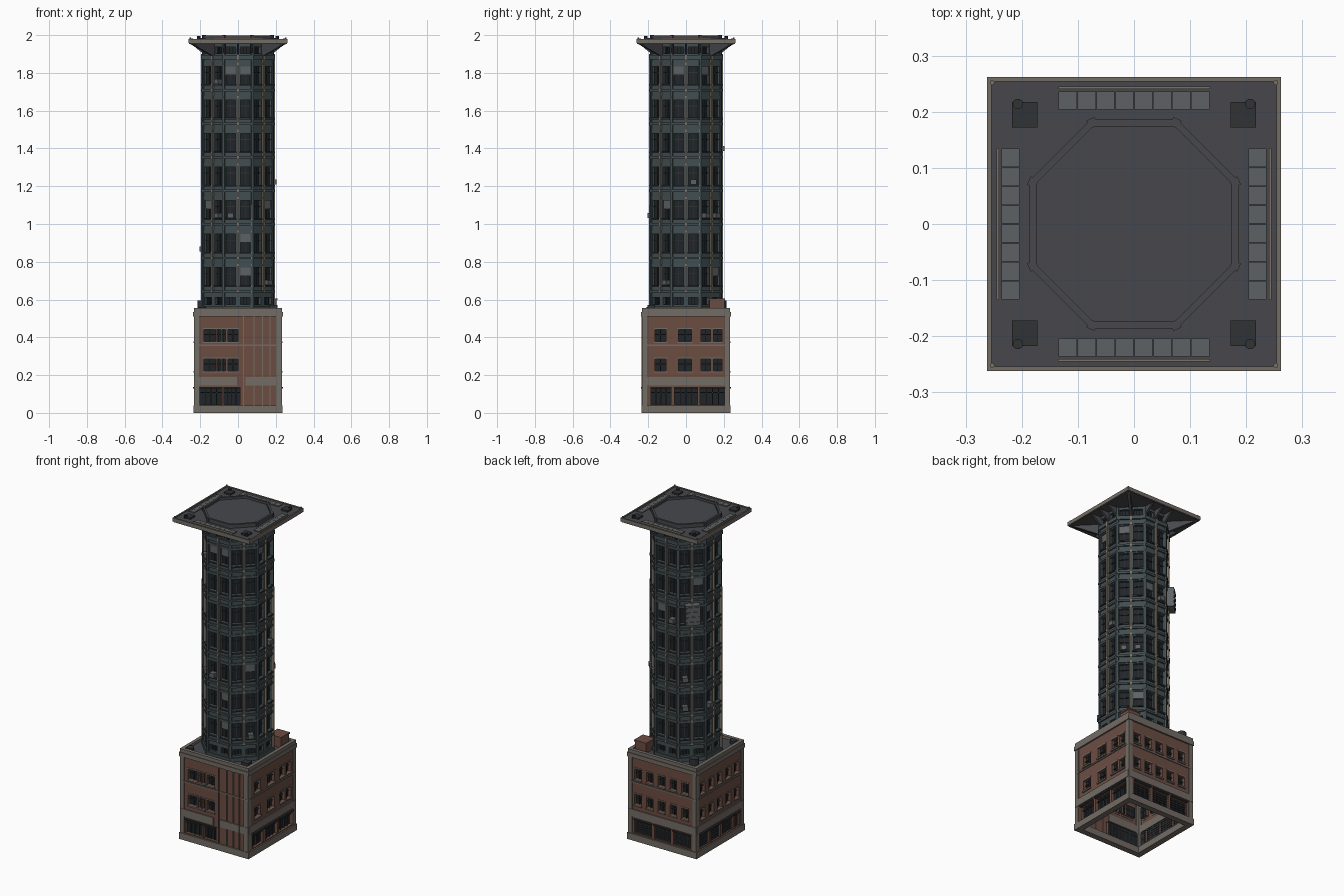
import bpy, bmesh, math, random
from mathutils import Matrix, Vector

if "Cube" in bpy.data.objects:
    bpy.data.objects.remove(bpy.data.objects["Cube"])
random.seed(4)

COL = {"brick": (.15, .075, .055, 1), "stone": (.17, .15, .13, 1), "steel": (.055, .075, .082, 1),
       "glass": (.014, .018, .021, 1), "tan": (.2, .17, .13, 1), "deck": (.063, .064, .072, 1),
       "dark": (.03, .032, .036, 1), "panel": (.11, .12, .125, 1)}
MATS = {}
for k, c in COL.items():
    MATS[k] = bpy.data.materials.new(k)
    MATS[k].diffuse_color = c

class Part:
    """Collects simple solids in one mesh object."""
    def __init__(self, name, *mats):
        self.name, self.mats, self.bm = name, mats, bmesh.new()

    def face(self, M, pts, mi=0):
        f = self.bm.faces.new([self.bm.verts.new(M @ Vector(p)) for p in pts])
        f.material_index = mi

    # box in wall coordinates: u sideways, d outward distance, z up
    def box(self, M, u0, u1, d0, d1, z0, z1, mi=0):
        m = Matrix.Translation(((u0 + u1) / 2, -(d0 + d1) / 2, (z0 + z1) / 2)) @ Matrix.Diagonal((u1 - u0, d1 - d0, z1 - z0, 1))
        r = bmesh.ops.create_cube(self.bm, size=1, matrix=M @ m)
        for f in {f for v in r["verts"] for f in v.link_faces}:
            f.material_index = mi

    # regular n-sided ring, sized by distance to its flat sides
    def ring(self, n, a_out, a_in, z0, z1):
        prof = [(a_out, z0), (a_out, z1), (a_in, z1), (a_in, z0)]
        c = math.cos(math.pi / n)
        vs = [[self.bm.verts.new((a / c * math.cos((2 * i + 1) * math.pi / n),
                                  a / c * math.sin((2 * i + 1) * math.pi / n), z)) for a, z in prof] for i in range(n)]
        for i in range(n):
            A, B = vs[i], vs[(i + 1) % n]
            for j in range(4):
                k = (j + 1) % 4
                self.bm.faces.new((A[j], B[j], B[k], A[k]))

    def prism(self, n, a, z0, z1, x=0, y=0):
        m = Matrix.Translation((x, y, (z0 + z1) / 2)) @ Matrix.Rotation(math.pi / n, 4, 'Z')
        r = a / math.cos(math.pi / n)
        bmesh.ops.create_cone(self.bm, cap_ends=True, segments=n, radius1=r, radius2=r, depth=z1 - z0, matrix=m)

    # upright triangular plate
    def gusset(self, M, u, t, d0, d1, z0, z1):
        A = [(u - t, -d, z) for d, z in ((d0, z0), (d1, z1), (d0, z1))]
        B = [(u + t, y, z) for _, y, z in A]
        self.face(M, A)
        self.face(M, B[::-1])
        for i in range(3):
            j = (i + 1) % 3
            self.face(M, (A[j], A[i], B[i], B[j]))

    # wall sheet with recessed window openings (u0,u1,z0,z1)
    def wall(self, M, d, u0, u1, z0, z1, holes, depth):
        us = sorted({u0, u1, *[h[0] for h in holes], *[h[1] for h in holes]})
        zs = sorted({z0, z1, *[h[2] for h in holes], *[h[3] for h in holes]})
        rect = lambda a, b, c, e, dd: [(a, -dd, c), (b, -dd, c), (b, -dd, e), (a, -dd, e)]
        for a, b in zip(us, us[1:]):
            for c, e in zip(zs, zs[1:]):
                if not any(h[0] < (a + b) / 2 < h[1] and h[2] < (c + e) / 2 < h[3] for h in holes):
                    self.face(M, rect(a, b, c, e, d))
        for h in holes:
            o, n = rect(*h, d), rect(*h, d - depth)
            self.face(M, n, 1)
            for i in range(4):
                j = (i + 1) % 4
                self.face(M, (o[i], o[j], n[j], n[i]))

    def done(self):
        bmesh.ops.remove_doubles(self.bm, verts=self.bm.verts, dist=1e-6)
        me = bpy.data.meshes.new(self.name)
        self.bm.to_mesh(me)
        for m in self.mats:
            me.materials.append(MATS[m])
        bpy.context.collection.objects.link(bpy.data.objects.new(self.name, me))

def rot(deg):
    return Matrix.Rotation(math.radians(deg), 4, 'Z')
I = Matrix()

# ---- brick base: front, right, back, left ----
W = .228
UP = [[(-.18, -.12), (-.11, -.093), (-.084, -.066), (-.053, 0)],
      [(-.165, -.105), (-.04, .03), (.08, .13), (.145, .19)],
      [(-.19, -.145), (-.11, -.065), (-.03, .015), (.05, .095), (.13, .175)],
      [(-.185, -.14), (-.1, -.055), (-.02, .025), (.065, .11), (.145, .19)]]
LOW = [[(-.2, -.085), (-.075, .01)],
       [(-.185, -.08), (-.06, .06), (.075, .205)],
       [(-.19, -.075), (-.055, .055), (.075, .19)],
       [(-.19, -.1), (-.08, .01), (.03, .13), (.15, .19)]]
base = Part("brick_base_walls", "brick", "glass")
trim = Part("base_stone_trim", "stone")
bars = Part("base_window_frames", "dark")
for s in range(4):
    M = rot(90 * s)
    up = [(a, b, z, z + .064) for z in (.222, .378) for a, b in UP[s]]
    low = [(a, b, .045, .128) for a, b in LOW[s]]
    base.wall(M, W, -W, W, 0, .54, up + low, .02)
    for a, b, c, e in up:
        m = (a + b) / 2
        bars.box(M, m - .002, m + .002, W - .022, W - .012, c, e)
        bars.box(M, a, b, W - .022, W - .012, c + .035, c + .039)
        trim.box(M, a - .004, b + .004, W - .002, W + .007, c - .009, c)
        trim.box(M, a - .004, b + .004, W - .002, W + .003, e, e + .008)
    for a, b, c, e in low:
        for k in range(1, 4):
            m = a + (b - a) * k / 4
            bars.box(M, m - .002, m + .002, W - .022, W - .012, c, e)
        if s > 1:   # shutters at the back
            for k in range(6):
                bars.box(M, a, b, W - .022, W - .01, c + .014 * k, c + .014 * k + .008)
        bars.box(M, a, b, W - .022, W - .01, e - .022, e - .018)
        bars.box(M, a - .003, b + .003, W - .002, W + .009, e, e + .008)   # awning lip
    # corner piers, string courses
    trim.box(M, -W - .004, -W + .022, W - .004, W + .004, 0, .53)
    trim.box(M, W - .022, W + .004, W - .004, W + .004, 0, .53)
    lo = [(-W, -.005), (.04, W)] if s == 0 else [(-W, W)]
    for a, b in lo:
        trim.box(M, a, b, W - .004, W + .006, .145, .19)
trim.ring(4, .236, .2, 0, .04)
trim.ring(4, .233, .22, .355, .363)
trim.ring(4, .237, .215, .51, .535)
trim.ring(4, .233, .212, .535, .556)
for u in (.03, .085, .13, .17, .205):   # front panel ribs and drain pipes
    trim.box(I, u - .003, u + .003, W - .002, W + .007, .04, .51)
base.done(); trim.done(); bars.done()

roof = Part("base_roof", "deck")
roof.prism(4, .222, .525, .54)
roof.done()
hut = Part("roof_stair_hut", "brick")
hut.box(I, .13, .205, -.203, -.125, .54, .6)
hut.box(I, .126, .209, -.207, -.121, .597, .606)
hut.done()
tank = Part("roof_equipment", "dark")
tank.prism(12, .026, .54, .595, -.188, .188)
tank.prism(12, .02, .54, .56, -.19, -.19)
tank.box(I, .165, .21, .165, .205, .54, .57)
tank.done()

# ---- octagonal tower ----
A = .185
H = A * math.tan(math.pi / 8)
FLOORS = [.675 + .1775 * i for i in range(7)]
tower = Part("tower_walls", "steel", "glass")
frames = Part("tower_window_frames", "dark")
fins = Part("tower_vertical_fins", "tan")
piers = Part("tower_corner_piers", "steel")
units = Part("tower_cooling_units", "panel")
bands = Part("tower_floor_bands", "steel")
for s in range(8):
    M = rot(45 * s)
    wins = [(a, a + .054, z, z + .095) for z in FLOORS for a in (-.066, .012)]
    small = [(a, a + .05, z, z + .036) for z in (.574, 1.902) for a in (-.064, .014)]
    tower.wall(M, A, -H, H, .535, 1.957, wins + small, .016)
    for a, b, c, e in wins:
        m = (a + b) / 2
        frames.box(M, m - .002, m + .002, A - .018, A - .009, c, e)
        frames.box(M, a, b, A - .018, A - .009, c + .06, c + .064)
        frames.box(M, a - .003, b + .003, A - .002, A + .008, c - .008, c)
        r = random.random()
        if r < .1:      # wall unit under or in a window
            units.box(M, m - .016, m + .016, A - .016, A + .018, c + .001, c + .028)
        elif r < .2:    # half closed blind
            units.box(M, a, b, A - .018, A - .006, c + .05, e)
    for a, b, c, e in small:
        for k in (1, 2):
            m = a + (b - a) * k / 3
            frames.box(M, m - .0015, m + .0015, A - .018, A - .008, c, e)
    fins.box(M, -.006, .006, A - .003, A + .012, .64, 1.9)
    P = rot(45 * s + 22.5)
    R = A / math.cos(math.pi / 8)
    piers.box(P, -.008, .008, R - .012, R + .004, .54, 1.955)
    if s % 2 == 0:      # side conduits
        fins.box(M, .068, .073, A, A + .011, .56, random.choice((1.1, 1.55, 1.9)))
for z in FLOORS:
    bands.ring(8, A + .005, A - .01, z + .102, z + .114)
    bands.ring(8, A + .008, A - .01, z - .038, z - .026)
bands.ring(8, A + .01, A - .01, 1.872, 1.895)
bands.ring(8, A + .008, A - .01, .54, .562)
B = rot(225)            # large box hung on the back left side
units.box(B, -.042, .042, A, A + .042, 1.39, 1.51)
for z in (1.4, 1.43, 1.46, 1.49):
    units.box(B, -.036, .036, A + .04, A + .046, z, z + .012)
for p in (tower, frames, fins, piers, units, bands):
    p.done()

# ---- roof deck ----
deck = Part("deck_slab", "deck")
deck.prism(4, .259, 1.953, 1.975)
deck.prism(8, .176, 1.97, 1.984)
deck.done()
rim = Part("deck_rim", "stone")
rim.ring(4, .262, .254, 1.957, 1.98)
rim.done()
parapet = Part("deck_octagon_parapet", "deck")
parapet.ring(8, .186, .174, 1.97, 1.998)
for s in range(8):
    R = .18 / math.cos(math.pi / 8)
    parapet.box(rot(45 * s + 22.5), -.008, .008, R - .008, R + .008, 1.97, 2.0)
parapet.done()
brackets = Part("deck_brackets", "deck")
for s in range(8):
    M = rot(45 * s)
    if s % 2:
        brackets.gusset(M, 0, .008, .17, .355, 1.88, 1.955)
    else:
        for u in (-.07, 0, .07):
            brackets.gusset(M, u, .006, .17, .25, 1.89, 1.955)
brackets.done()
sky = Part("deck_skylight_strips", "panel")
rails = Part("deck_rails", "tan")
gear = Part("deck_corner_gear", "dark")
for s in range(4):
    M = rot(90 * s)
    for k in range(8):
        u = -.135 + k * .03375
        sky.box(M, u + .0006, u + .0332, .204, .236, 1.97, 1.98)
    rails.box(M, -.135, .135, .241, .245, 1.97, 1.985)
    gear.box(M, .172, .217, .172, .217, 1.97, 1.985)
    sx, sy = ((1, 1), (1, -1), (-1, 1), (-1, -1))[s]
    gear.prism(10, .009, 1.97, 1.994, sx * .207, sy * .214)
    rails.prism(8, .004, 1.97, 1.988, sx * .253, sy * .252)
for p in (sky, rails, gear):
    p.done()

for m in bpy.data.materials:
    if m.users and not m.is_grease_pencil:
        m.use_nodes = True
        m.node_tree.nodes["Principled BSDF"].inputs["Base Color"].default_value = m.diffuse_color
